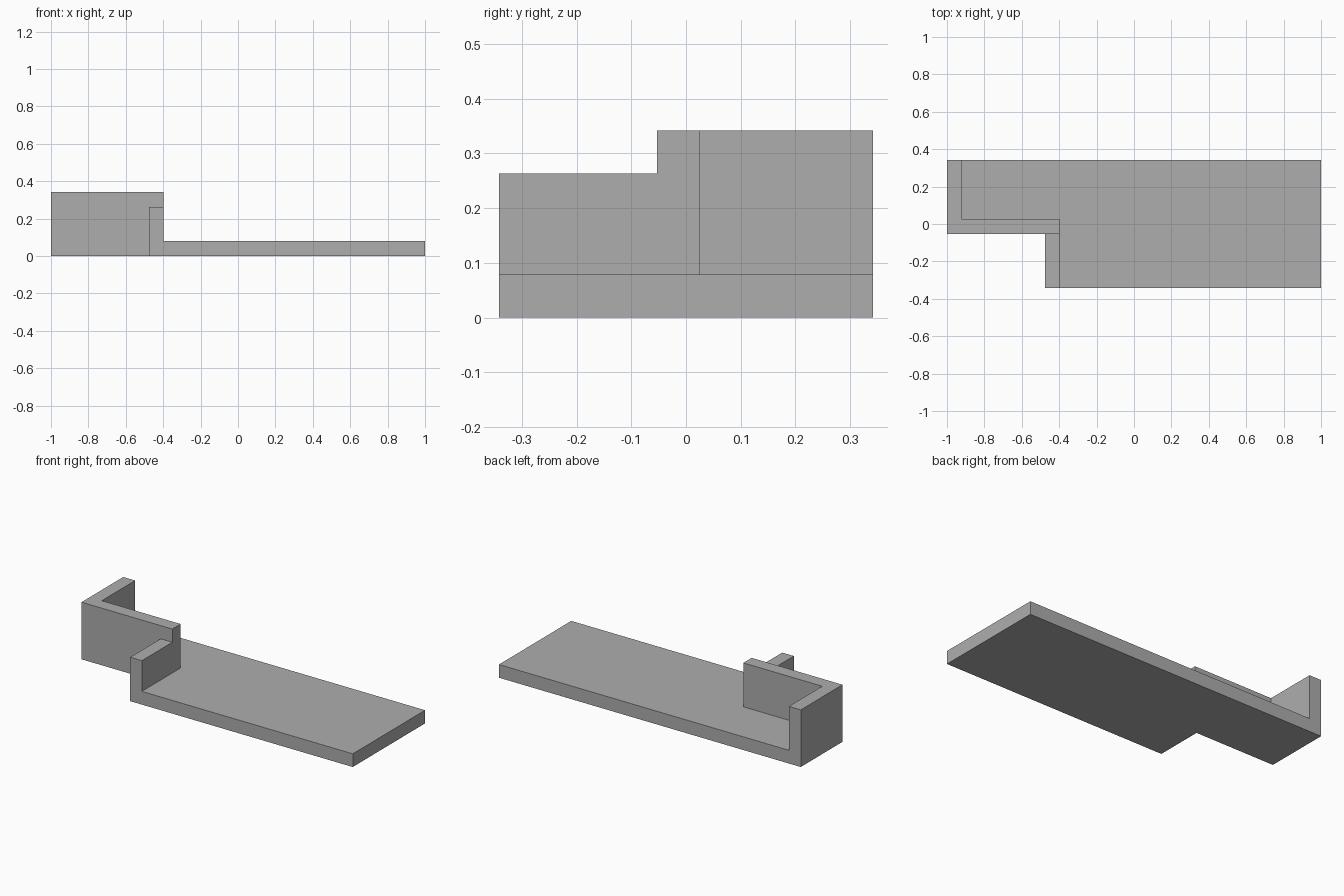
import bpy
import bmesh

cube = bpy.data.objects.get("Cube")
if cube:
    bpy.data.objects.remove(cube, do_unlink=True)

grey = bpy.data.materials.new("plain grey")
grey.use_nodes = True
grey.diffuse_color = (0.42, 0.42, 0.42, 1)
grey.node_tree.nodes["Principled BSDF"].inputs["Base Color"].default_value = grey.diffuse_color

# Shared edges of the plan
LEFT, RIGHT = -1.0, 1.0
FRONT, BACK = -0.342, 0.342
STEP_X, STEP_Y = -0.475, -0.053   # corner of the notch
WALL_END = -0.398                 # right end of both walls
THICK = 0.079


def extrude_plan(name, outline, bottom, top):
    """Raise a counter-clockwise plan outline into a solid."""
    bm = bmesh.new()
    face = bm.faces.new([bm.verts.new((x, y, bottom)) for x, y in outline])
    raised = bmesh.ops.extrude_face_region(bm, geom=[face], use_keep_orig=True)
    verts = [v for v in raised["geom"] if isinstance(v, bmesh.types.BMVert)]
    bmesh.ops.translate(bm, verts=verts, vec=(0, 0, top - bottom))
    bmesh.ops.recalc_face_normals(bm, faces=bm.faces)
    mesh = bpy.data.meshes.new(name)
    bm.to_mesh(mesh)
    bm.free()
    mesh.materials.append(grey)
    obj = bpy.data.objects.new(name, mesh)
    bpy.context.collection.objects.link(obj)
    return obj


# Notched floor slab
extrude_plan("base_slab", [
    (LEFT, STEP_Y), (STEP_X, STEP_Y), (STEP_X, FRONT),
    (RIGHT, FRONT), (RIGHT, BACK), (LEFT, BACK)], 0, THICK)

# Tall wall turning the corner
extrude_plan("tall_corner_wall", [
    (LEFT, STEP_Y), (WALL_END, STEP_Y), (WALL_END, STEP_Y + THICK),
    (LEFT + THICK, STEP_Y + THICK), (LEFT + THICK, BACK), (LEFT, BACK)], THICK, 0.342)

# Lower wall beside the notch
extrude_plan("low_side_wall", [
    (STEP_X, FRONT), (WALL_END, FRONT), (WALL_END, STEP_Y), (STEP_X, STEP_Y)], THICK, 0.263)
